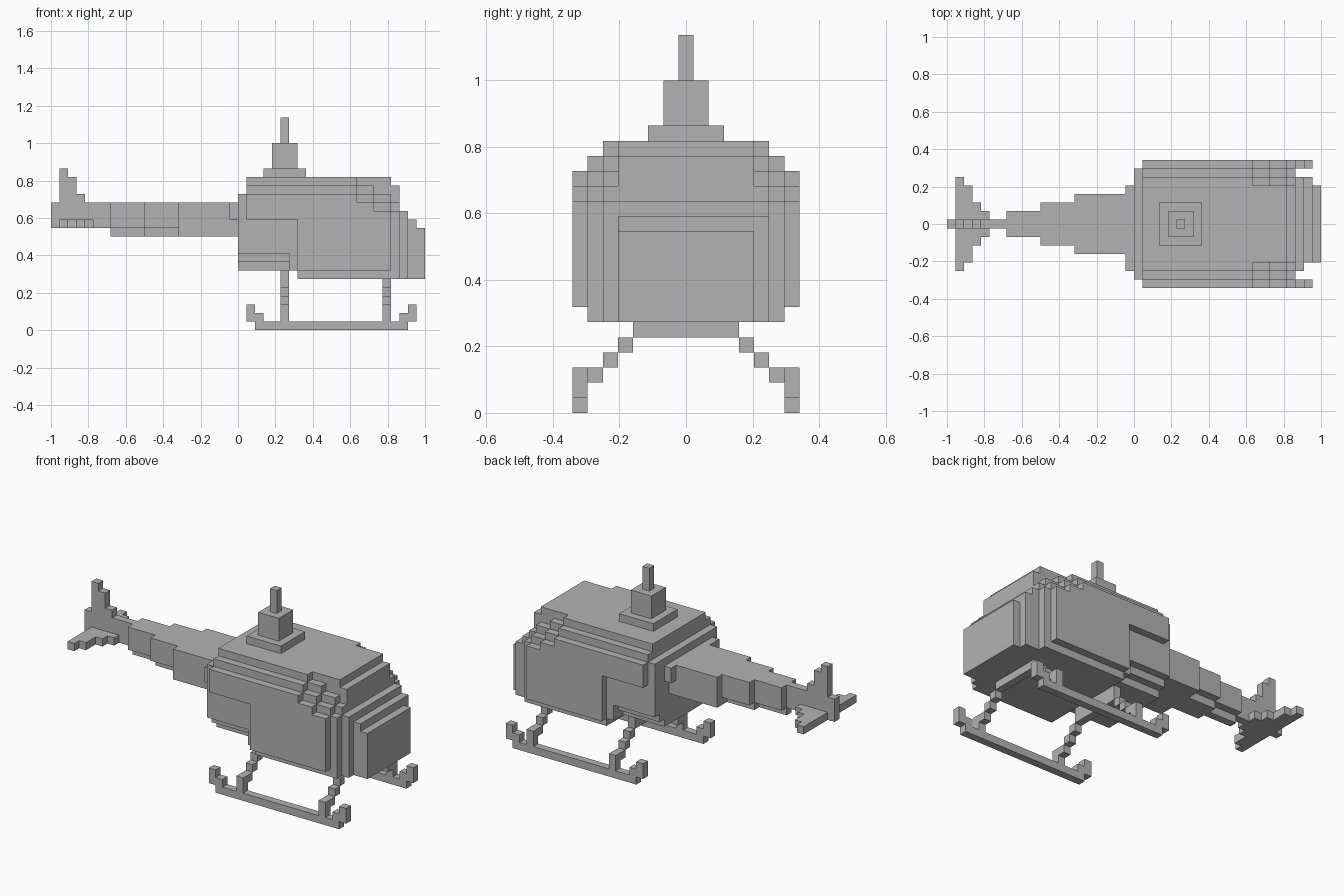
import bpy, bmesh
from mathutils import Vector

U = 1 / 22                      # edge length of one block
cube = bpy.data.objects.get("Cube")
if cube:
    bpy.data.objects.remove(cube, do_unlink=True)

grey = bpy.data.materials.new("light_grey")
grey.use_nodes = True
colour = (0.45, 0.45, 0.45, 1)
grey.diffuse_color = colour
grey.node_tree.nodes["Principled BSDF"].inputs["Base Color"].default_value = colour

parts = {}


def fill(part, x, y, z):
    """Add a block of cells; x and z are half-open, y is inclusive."""
    parts.setdefault(part, set()).update(
        (i, j, k) for i in range(*x) for j in range(y[0], y[1] + 1) for k in range(*z))


def centred(part, x, w, z):
    fill(part, x, (-w, w), z)


def sides(part, x, y, z):
    for s in (-1, 1):
        fill(part, x, (s * y, s * y), z)


# Cabin core, stepped down over the windscreen
for end, top in ((40, 18), (41, 17), (42, 14)):
    centred("cabin", (23, end), 4, (7, top))
centred("cabin", (29, 42), 4, (6, 14))
fill("cabin", (42, 43), (-4, 5), (6, 13))
centred("cabin", (43, 44), 4, (6, 12))
centred("cabin", (22, 23), 4, (7, 16))

# Rounded cabin flanks: each layer is lower and shorter than the one inside it
for y, top in ((5, 18), (6, 17), (7, 16)):
    low = 7 if y == 7 else 6
    rear = 13 if y == 7 else y + 3
    sides("cabin", (23, 29), y, (rear, top))
    for start, stop, drop in ((29, 36, 0), (36, 38, 1), (38, 40, 2)):
        sides("cabin", (start, stop), y, (low, top - drop))
    if y < 7:
        sides("cabin", (22, 23), y, (rear, 16))
        sides("cabin", (28, 29), y, (7, rear))
        sides("cabin", (40, 41), y, (low, 20 - y))
sides("cabin", (41, 42), 5, (6, 14))

# Tapering tail boom
fill("tail_boom", (21, 22), (-5, 4), (13, 15))
centred("tail_boom", (15, 22), 3, (11, 15))
for start, stop, w in ((11, 15, 2), (7, 11, 1)):
    centred("tail_boom", (start, stop), w, (12, 15))
    centred("tail_boom", (start, stop), w - 1, (11, 12))
centred("tail_boom", (0, 7), 0, (12, 15))

# Upright fin and flat stabiliser
for i, (top, w) in enumerate(((19, 5), (18, 4), (16, 2), (15, 1)), 1):
    centred("tail_fin", (i, i + 1), 0, (15, top))
    centred("stabiliser", (i, i + 1), w, (12, 13))

# Rotor mast
centred("rotor_mast", (25, 30), 2, (18, 19))
centred("rotor_mast", (26, 29), 1, (19, 22))
centred("rotor_mast", (27, 28), 0, (22, 25))

# Skids with turned-up ends
sides("skids", (24, 42), 7, (0, 1))
for tip, inner in ((23, 24), (42, 41)):
    sides("skids", (tip, tip + 1), 7, (1, 3))
    sides("skids", (inner, inner + 1), 7, (1, 2))

# Stepped struts and cross bars
for x, top in ((27, 7), (39, 6)):
    sides("struts", (x, x + 1), 7, (1, 3))
    for y in (6, 5, 4):
        sides("struts", (x, x + 1), y, (8 - y, 9 - y))
    centred("struts", (x, x + 1), 3, (5, top))

# Turn each part into a mesh that keeps only its outer faces
solid = set().union(*parts.values())
for name, cells in parts.items():
    bm = bmesh.new()
    verts = {}
    for cell in cells:
        middle = Vector(cell) + Vector((0.5, 0, 0.5))
        for axis in range(3):
            for sign in (-1, 1):
                n = Vector((0, 0, 0))
                n[axis] = sign
                if tuple(int(a + b) for a, b in zip(cell, n)) in solid:
                    continue
                a = Vector((0, 0, 0))
                a[(axis + 1) % 3] = 0.5
                b = n.cross(a)
                ring = []
                for c in (a + b, b - a, -a - b, a - b):
                    p = middle + n / 2 + c
                    key = tuple(round(2 * v) for v in p)
                    if key not in verts:
                        verts[key] = bm.verts.new(((p.x - 22) * U, p.y * U, p.z * U))
                    ring.append(verts[key])
                bm.faces.new(ring)
    bmesh.ops.dissolve_limit(bm, angle_limit=0.01, verts=bm.verts, edges=bm.edges)
    mesh = bpy.data.meshes.new(name)
    bm.to_mesh(mesh)
    bm.free()
    mesh.materials.append(grey)
    bpy.context.collection.objects.link(bpy.data.objects.new(name, mesh))
